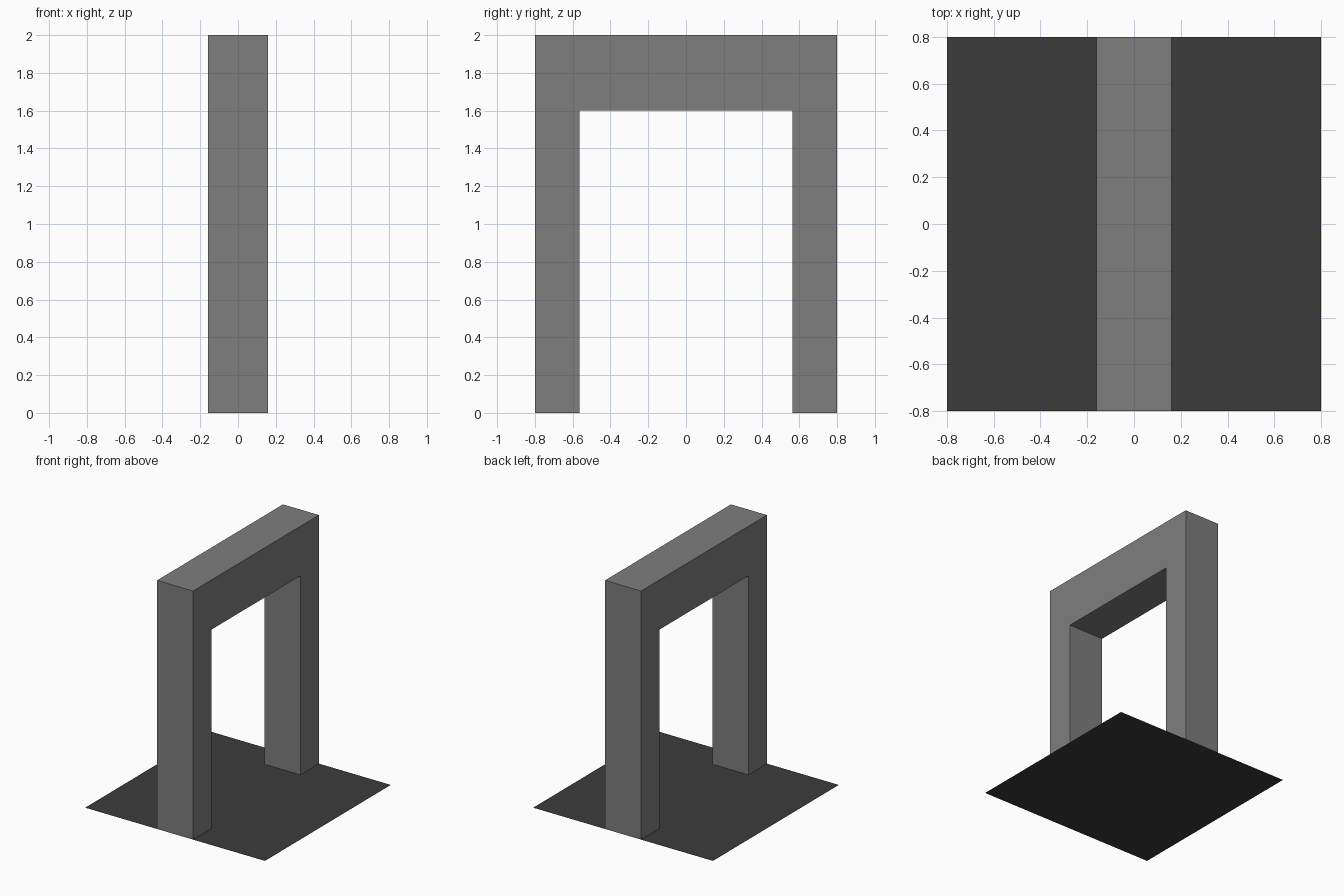
import bpy, bmesh

if "Cube" in bpy.data.objects:
    bpy.data.objects.remove(bpy.data.objects["Cube"])


def material(name, value):
    mat = bpy.data.materials.new(name)
    mat.diffuse_color = (value, value, value, 1)
    mat.use_nodes = True
    mat.node_tree.nodes["Principled BSDF"].inputs["Base Color"].default_value = mat.diffuse_color
    return mat


def add_object(name, bm, mat):
    mesh = bpy.data.meshes.new(name)
    bm.to_mesh(mesh)
    bm.free()
    mesh.materials.append(mat)
    bpy.context.collection.objects.link(bpy.data.objects.new(name, mesh))


HALF_SPAN, HALF_DEPTH, HALF_OPENING = 0.8, 0.16, 0.565
HEIGHT, OPENING_HEIGHT = 2.0, 1.6

# Gateway: U-shaped profile in the y-z plane, extruded along x
half = [(HALF_SPAN, HEIGHT), (HALF_SPAN, 0), (HALF_OPENING, 0), (HALF_OPENING, OPENING_HEIGHT)]
profile = half + [(-y, z) for y, z in reversed(half)]
bm = bmesh.new()
face = bm.faces.new([bm.verts.new((-HALF_DEPTH, y, z)) for y, z in profile])
result = bmesh.ops.extrude_face_region(bm, geom=[face], use_keep_orig=True)
verts = [v for v in result["geom"] if isinstance(v, bmesh.types.BMVert)]
bmesh.ops.translate(bm, verts=verts, vec=(2 * HALF_DEPTH, 0, 0))
bmesh.ops.recalc_face_normals(bm, faces=bm.faces[:])
# The feet stand open on the floor plate, so no faces overlap
feet = [f for f in bm.faces if all(v.co.z < 0.001 for v in f.verts)]
bmesh.ops.delete(bm, geom=feet, context="FACES_ONLY")
add_object("gateway_arch", bm, material("mid grey", 0.21))

# Floor plate: a single flat square
bm = bmesh.new()
bmesh.ops.create_grid(bm, x_segments=1, y_segments=1, size=HALF_SPAN)
add_object("floor_plate", bm, material("dark grey", 0.045))
